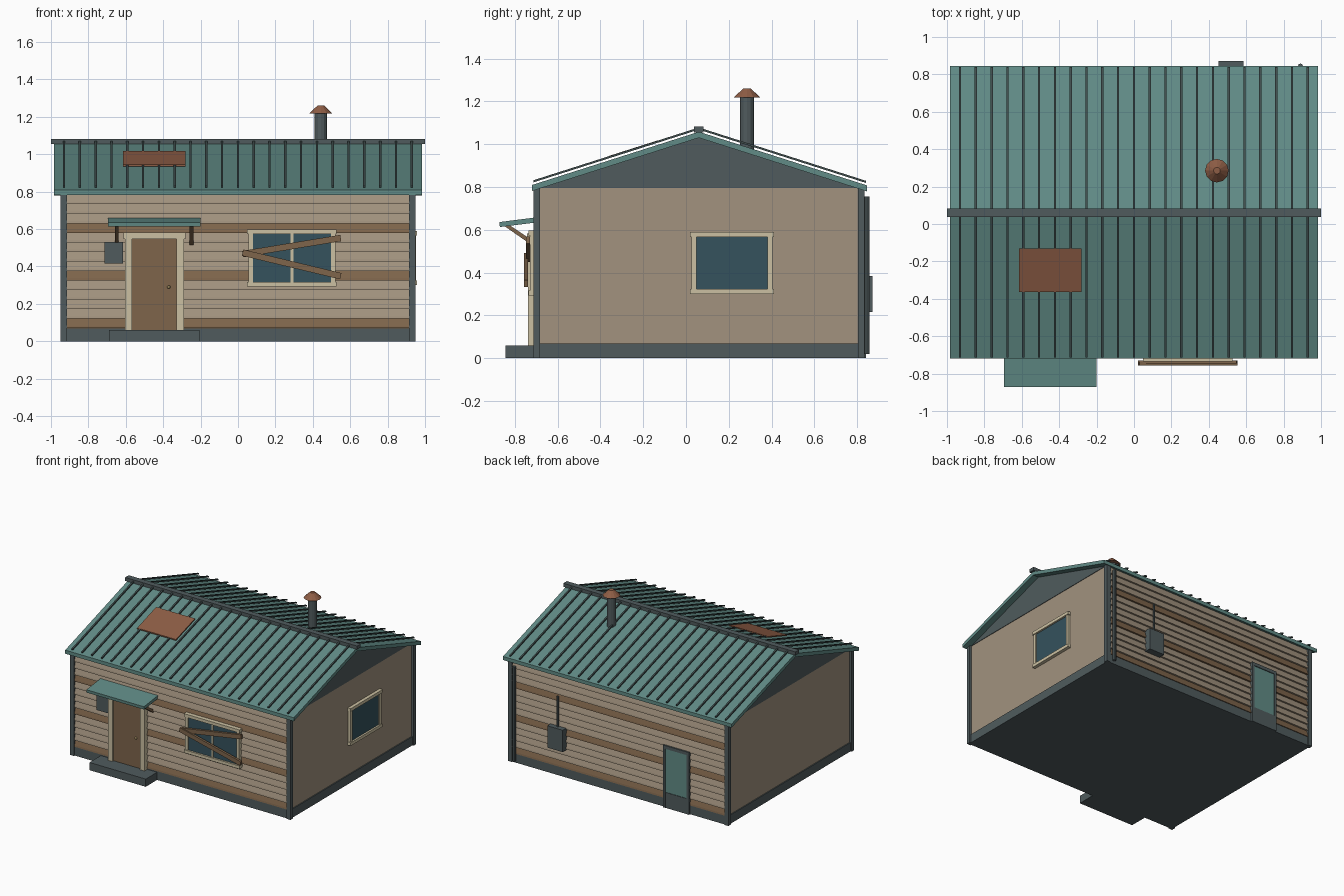
import bpy, bmesh, math
from mathutils import Matrix, Vector

if "Cube" in bpy.data.objects:
    bpy.data.objects.remove(bpy.data.objects["Cube"])


def mat(name, r, g, b):
    m = bpy.data.materials.new(name)
    m.diffuse_color = (r, g, b, 1)
    m.use_nodes = True
    m.node_tree.nodes["Principled BSDF"].inputs["Base Color"].default_value = m.diffuse_color
    return m


TEAL = mat("teal_metal", .12, .26, .24)
DARK = mat("dark_grey", .08, .105, .11)
SEAM = mat("seam_grey", .05, .075, .075)
BEIGE = mat("beige_wall", .36, .29, .21)
BROWN = mat("brown_wood", .21, .13, .07)
CREAM = mat("cream_trim", .60, .53, .36)
GLASS = mat("glass", .035, .085, .11)
RUST = mat("rust", .27, .11, .06)
BRASS = mat("brass", .6, .45, .2)


def finish(name, bm, m):
    bmesh.ops.recalc_face_normals(bm, faces=bm.faces)
    me = bpy.data.meshes.new(name)
    bm.to_mesh(me)
    bm.free()
    me.materials.append(m)
    ob = bpy.data.objects.new(name, me)
    bpy.context.collection.objects.link(ob)
    return ob


def box(name, xs, ys, zs, m, M=Matrix()):
    bm = bmesh.new()
    bmesh.ops.create_cube(bm, size=1)
    for v in bm.verts:
        v.co = M @ Vector([(a + b) / 2 + c * (b - a) for (a, b), c in zip((xs, ys, zs), v.co)])
    return finish(name, bm, m)


def prism(name, profile, x0, x1, m):
    """Extrude a (y, z) profile along x."""
    bm = bmesh.new()
    f = bm.faces.new([bm.verts.new((x0, y, z)) for y, z in profile])
    g = bmesh.ops.extrude_face_region(bm, geom=[f])["geom"]
    bmesh.ops.translate(bm, vec=(x1 - x0, 0, 0),
                        verts=[v for v in g if isinstance(v, bmesh.types.BMVert)])
    return finish(name, bm, m)


def cone(name, loc, r1, r2, z0, z1, m, n=12):
    bm = bmesh.new()
    bmesh.ops.create_cone(bm, cap_ends=True, segments=n, radius1=r1, radius2=r2, depth=z1 - z0,
                          matrix=Matrix.Translation((loc[0], loc[1], (z0 + z1) / 2)))
    return finish(name, bm, m)


RIDGE_Y, RIDGE_Z, SLOPE = .06, 1.058, .319


def roof_z(y, off=0):
    return RIDGE_Z - abs(y - RIDGE_Y) * SLOPE + off


def chevron(name, x0, x1, ya, yb, lo, hi, m):
    """Roof-shaped band between two offsets from the roof surface."""
    ys = (ya, RIDGE_Y, yb)
    prism(name, [(y, roof_z(y, hi)) for y in ys] + [(y, roof_z(y, lo)) for y in ys[::-1]], x0, x1, m)


# Walls, plinth and gables
box("wall_body", (-.932, .932), (-.69, .815), (.06, .80), BEIGE)
box("plinth", (-.94, .94), (-.703, .828), (0, .068), DARK)
prism("gable", [(-.69, .795), (.815, .795), (.815, .80), (RIDGE_Y, 1.035), (-.69, .80)], -.936, .936, DARK)

# Corner posts
for sx in (-1, 1):
    for side, ys in (("front", (-.712, -.682)), ("back", (.803, .835))):
        box(f"corner_post_{side}_{'left' if sx < 0 else 'right'}",
            sorted((sx * .915, sx * .95)), ys, (0, .80), DARK)

# Overlapping siding boards, front and back
for i in range(14):
    z = .07 + i * .051
    m = BROWN if i % 5 == 0 else BEIGE
    for side, y, s in (("front", -.69, -1), ("back", .815, 1)):
        prism(f"siding_{side}_{i}", [(y - s * .005, z), (y + s * .017, z), (y + s * .015, z + .012),
                                     (y + s * .003, z + .051), (y - s * .005, z + .051)], -.915, .915, m)

# Roof, standing seams, ridge cap and rusty patch
chevron("roof", -.985, .985, -.72, .845, -.028, 0, TEAL)
for i in range(23):
    x = -.93 + i * .0845
    chevron(f"roof_seam_{i}", x - .006, x + .006, -.713, .84, .010, .020, SEAM)
box("ridge_cap", (-1, 1), (.038, .082), (1.055, 1.082), DARK)
prism("roof_patch", [(-.363, roof_z(-.363, .012)), (-.13, roof_z(-.13, .012)),
                     (-.13, roof_z(-.13, .021)), (-.363, roof_z(-.363, .021))], -.615, -.28, RUST)

# Chimney
cone("chimney_pipe", (.443, .285), .033, .033, .95, 1.22, DARK)
cone("chimney_cap", (.443, .285), .063, .018, 1.217, 1.26, RUST)


def window(name, loc, w, h, rot, mullion):
    """Framed window: local x across, local -y outward, origin at its wall centre."""
    M = Matrix.Translation(loc) @ Matrix.Rotation(rot, 4, 'Z')
    a, b, t = w / 2, h / 2, .024
    box(name + "_glass", (-a + .01, a - .01), (-.014, .01), (-b + .01, b - .01), GLASS, M)
    for s, side in ((-1, "left"), (1, "right")):
        box(f"{name}_frame_{side}", sorted((s * a, s * (a - t))), (-.022, .01), (-b, b), CREAM, M)
    for s, side in ((-1, "sill"), (1, "header")):
        box(f"{name}_{side}", (-a - .007, a + .007), (-.028, .01), sorted((s * b, s * (b - t))), CREAM, M)
    if mullion:
        box(name + "_mullion", (-.008, .008), (-.02, 0), (-b + t, b - t), CREAM, M)


window("front_window", (.288, -.708, .445), .465, .305, 0, True)
window("side_window", (.93, .215, .445), .38, .29, math.pi / 2, False)

# Planks nailed across the front window
for i, (z0, z1) in enumerate(((.466, .552), (.474, .348))):
    c = Vector((.287, -.738 - i * .010, (z0 + z1) / 2))
    M = Matrix.Translation(c) @ Matrix.Rotation(-math.atan2(z1 - z0, .525), 4, 'Y')
    L = math.hypot(.525, z1 - z0) / 2
    box(f"window_plank_{i}", (-L, L), (-.009, .009), (-.017, .017), BROWN, M)

# Front door with frame, knob, step and sign plate
box("front_door", (-.57, -.325), (-.722, -.69), (.06, .548), BROWN)
box("door_frame_left", (-.604, -.567), (-.738, -.69), (.06, .552), CREAM)
box("door_frame_right", (-.328, -.289), (-.738, -.69), (.06, .552), CREAM)
box("door_header", (-.613, -.28), (-.742, -.69), (.548, .582), CREAM)
bm = bmesh.new()
bmesh.ops.create_uvsphere(bm, u_segments=8, v_segments=6, radius=.009,
                          matrix=Matrix.Translation((-.37, -.729, .29)))
finish("door_knob", bm, BRASS)
box("door_step", (-.69, -.205), (-.843, -.69), (0, .06), DARK)
box("sign_plate", (-.715, -.615), (-.719, -.70), (.415, .53), DARK)

# Door canopy with struts
prism("canopy", [(-.872, .636), (-.70, .658), (-.70, .634), (-.87, .613)], -.695, -.2, TEAL)
for side, x in (("left", -.648), ("right", -.248)):
    prism(f"canopy_strut_{side}", [(-.848, .617), (-.822, .620), (-.70, .538), (-.70, .514)],
          x - .01, x + .01, BROWN)

# Back door
for side, x in (("left", -.615), ("right", -.41)):
    box(f"back_door_frame_{side}", (x, x + .02), (.81, .842), (0, .485), DARK)
box("back_door_header", (-.615, -.39), (.81, .842), (.46, .485), DARK)
box("back_door_kick_panel", (-.6, -.4), (.81, .84), (0, .12), DARK)
box("back_door_panel", (-.6, -.4), (.81, .836), (.12, .465), TEAL)

# Meter box with conduit, and downpipe
box("meter_box", (.452, .585), (.82, .872), (.215, .385), DARK)
cone("meter_conduit", (.518, .838), .008, .008, .38, .62, DARK, 8)
cone("downpipe", (.89, .845), .013, .013, .02, .755, DARK, 8)
